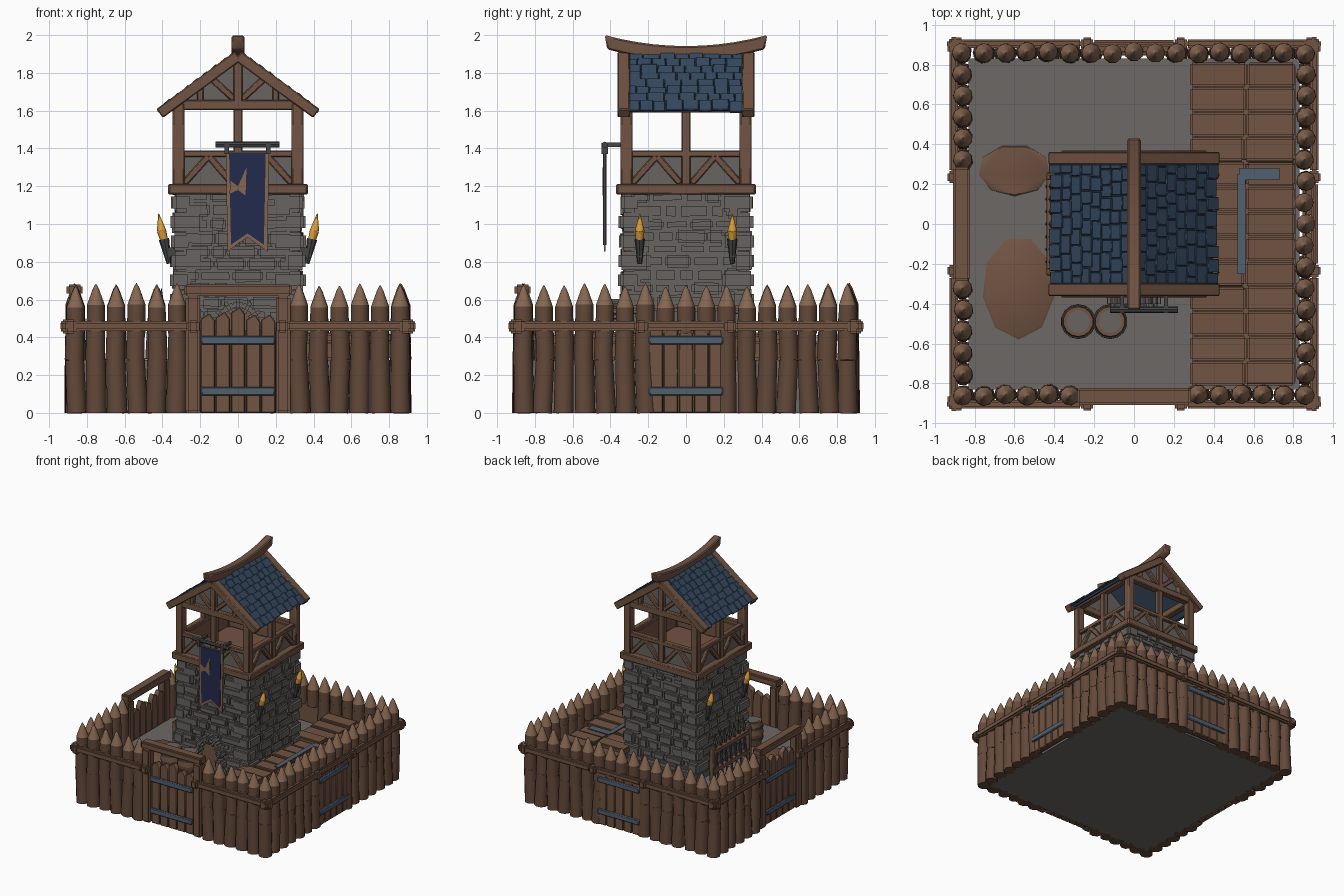
import bpy, bmesh, math, random
from mathutils import Matrix, Vector

if "Cube" in bpy.data.objects:
    bpy.data.objects.remove(bpy.data.objects["Cube"])
random.seed(4)
U = random.uniform

def mat(name, r, g, b):
    m = bpy.data.materials.new(name)
    m.diffuse_color = (r, g, b, 1)
    m.use_nodes = True
    m.node_tree.nodes["Principled BSDF"].inputs["Base Color"].default_value = m.diffuse_color
    return m

WOOD = mat("brown wood", 0.165, 0.088, 0.055)
DARK = mat("dark stake wood", 0.125, 0.066, 0.042)
TIP = mat("cut wood", 0.24, 0.135, 0.083)
STONE = mat("grey stone", 0.135, 0.125, 0.117)
GROUND = mat("ground grey", 0.15, 0.14, 0.13)
SLATE = mat("blue slate", 0.036, 0.066, 0.115)
NAVY = mat("navy cloth", 0.016, 0.024, 0.075)
STEEL = mat("blue steel", 0.085, 0.115, 0.16)
IRON = mat("dark iron", 0.06, 0.058, 0.058)
FLAME = mat("yellow flame", 0.75, 0.36, 0.04)

class Part:
    """Collects primitives into one mesh; M places them in the current frame."""
    def __init__(self, name, m):
        self.name, self.m, self.bm, self.M = name, m, bmesh.new(), Matrix()

    def box(self, c, s, rot=Matrix()):
        T = self.M @ Matrix.Translation(c) @ rot.to_4x4() @ Matrix.Diagonal((*s, 1))
        bmesh.ops.create_cube(self.bm, size=1, matrix=T)

    def beam(self, p, q, w, h):
        p, q = Vector(p), Vector(q)
        self.box((p + q) / 2, (w, h, (q - p).length), (q - p).to_track_quat('Z', 'Y').to_matrix())

    def cyl(self, p, q, r1, r2, n=8):
        p, q = Vector(p), Vector(q)
        T = self.M @ Matrix.Translation((p + q) / 2) @ (q - p).to_track_quat('Z', 'Y').to_matrix().to_4x4()
        bmesh.ops.create_cone(self.bm, cap_ends=True, segments=n, radius1=r1, radius2=r2,
                              depth=(q - p).length, matrix=T)

    def prism(self, pts, y0, y1):
        a = [self.bm.verts.new(self.M @ Vector((x, y0, z))) for x, z in pts]
        f = self.bm.faces.new(a)
        e = bmesh.ops.extrude_face_region(self.bm, geom=[f])["geom"]
        vs = [v for v in e if isinstance(v, bmesh.types.BMVert)]
        d = self.M.to_3x3() @ Vector((0, y1 - y0, 0))
        bmesh.ops.translate(self.bm, vec=d, verts=vs)

    def done(self, bevel=0, seg=1, angle=40):
        bm = self.bm
        bmesh.ops.recalc_face_normals(bm, faces=bm.faces)
        if bevel:
            es = [e for e in bm.edges if e.calc_face_angle(0) > 0.6]
            bmesh.ops.bevel(bm, geom=es, offset=bevel, segments=seg, affect='EDGES', clamp_overlap=True)
        me = bpy.data.meshes.new(self.name)
        bm.to_mesh(me)
        bm.free()
        me.materials.append(self.m)
        ob = bpy.data.objects.new(self.name, me)
        bpy.context.collection.objects.link(ob)
        bpy.ops.object.select_all(action='DESELECT')
        ob.select_set(True)
        bpy.context.view_layer.objects.active = ob
        bpy.ops.object.shade_smooth_by_angle(angle=math.radians(angle))

SIDES = [Matrix.Rotation(k * math.pi / 2, 4, 'Z') for k in range(4)]  # front, right, back, left

# Ground slab and worn dirt patches
g = Part("ground", GROUND)
g.box((0, 0, 0.14), (1.66, 1.66, 0.28))
g.done()
d = Part("dirt_patches", WOOD)
for x, y, r, sx in ((-0.58, -0.32, 0.26, 0.7), (-0.6, 0.27, 0.13, 1.4)):
    d.M = Matrix.Translation((x, y, 0.282)) @ Matrix.Diagonal((sx, 1, 1, 1))
    d.cyl((0, 0, 0), (0, 0, 0.006), r, r * 0.95, 9)
d.done()

# Palisade stakes, rails and gates on all four sides
stake, tip = Part("palisade_stakes", DARK), Part("stake_tips", TIP)
rail, door, band = Part("rails_and_gate_frames", WOOD), Part("gate_planks", WOOD), Part("gate_bands", STEEL)
for k, S in enumerate(SIDES):
    tall = k in (0, 3)
    for p in (stake, tip, rail, door, band):
        p.M = S
    for i in range(16):
        x = -0.86 + i * 0.1075
        if tall and abs(x) < 0.25:
            continue
        y, dx = -0.86 + U(-.006, .006), U(-.008, .008)
        r, mid = U(.052, .057), (x + dx, y, 0.28)
        if tall or abs(x) > 0.2:
            stake.cyl((x - dx, y, 0), mid, r, r * 0.95, 9)
            stake.cyl(mid, (x, y, 0.5), r * 0.95, 0.049, 9)
        zt = U(.555, .575)
        stake.cyl((x, y, 0.42), (x, y, zt), 0.049, 0.048, 9)
        tip.cyl((x, y, zt), (x, y, zt + 0.085), 0.048, 0.017, 9)
        tip.cyl((x, y, zt + 0.085), (x, y, zt + 0.112), 0.017, 0.002, 9)
    for s in (-1, 1):
        rail.box((s * 0.6, -0.905, 0.46), (0.68, 0.045, 0.055))
        rail.box((s * 0.885, -0.905, 0.457), (0.06, 0.065, 0.075))
        rail.box((s * 0.235, -0.905, 0.457), (0.06, 0.065, 0.065))
        if tall:
            rail.box((s * 0.24, -0.865, 0.31), (0.075, 0.075, 0.62))
    if tall:
        rail.box((0, -0.865, 0.65), (0.57, 0.085, 0.06))
    else:
        rail.box((0, -0.905, 0.462), (0.42, 0.035, 0.05))
    for i in range(5):
        h = 0.5 + U(0, .05) if tall else 0.44
        x, w = -0.16 + i * 0.08, 0.038
        if tall:  # ragged plank tops
            door.prism([(x - w, 0), (x + w, 0), (x + w, h - .02), (x + .01, h + .02), (x - w, h - .01)], -0.88, -0.84)
        else:
            door.box((x, -0.88, h / 2), (0.076, 0.04, h))
    door.box((0, -0.855, 0.22), (0.4, 0.02, 0.44))
    for z in (0.115, 0.385):
        band.box((0, -0.895 if tall else -0.905, z), (0.39, 0.02, 0.045))
stake.done(angle=60)
tip.done(angle=50)
rail.done(0.012, 2)
door.done(0.005)
band.done(0.006)

# Plank walkway along the right side, with steel straps
w = Part("walkway_planks", WOOD)
for i in range(13):
    y = -0.75 + i * 0.125
    x0 = 0.28 if abs(y) > 0.3 else 0.36
    xm = 0.56 + U(-.01, .01)
    for a, b in ((x0, xm), (xm, 0.81)):
        w.box(((a + b) / 2, y, 0.39 + U(-.012, .012)), (b - a - 0.004, 0.12, 0.05),
              Matrix.Rotation(U(-.03, .03), 3, 'X'))
w.box((0.56, 0, 0.33), (0.5, 1.6, 0.1))
w.done(0.01, 2)
s = Part("walkway_straps", STEEL)
s.box((0.54, 0, 0.43), (0.04, 0.5, 0.008))
s.box((0.63, 0.25, 0.43), (0.2, 0.06, 0.008))
s.done()

# Stone tower: core, random courses, corner quoins, door arch
core = Part("tower_core", STONE)
core.box((0, 0, 0.7), (0.64, 0.64, 0.94))
core.done()
st, q = Part("tower_stones", STONE), Part("corner_quoins", STONE)
for S in SIDES:
    st.M = q.M = S
    z = 0.24
    while z < 1.14:
        h = min(U(.055, .085), 1.17 - z)
        x = -0.29
        while x < 0.29:
            l = U(.08, .18)
            e = 0.29 if 0.29 - x - l < 0.06 else x + l
            t = U(.05, .07)
            st.box(((x + e) / 2, -0.31 - t / 2 + 0.03, z + h / 2), (e - x - .004, t, h - .003),
                   Matrix.Rotation(U(-.03, .03), 3, 'Y'))
            x = e
        z += h
    for i in range(9):
        long = 0.17 if i % 2 else 0.11
        other = 0.28 - long
        o = 0.362 + U(-.01, .008) - i * 0.0015
        q.box((-o + long / 2, -o + other / 2, 0.29 + i * 0.103), (long, other, 0.099))
for i in range(7):  # arch stones over the front door
    a = math.pi * i / 6
    q.M = Matrix()
    q.box((0.1 * math.cos(a), -0.375, 0.47 + 0.1 * math.sin(a)), (0.065, 0.09, 0.055), Matrix.Rotation(-a, 3, 'Y'))
for x in (-.1, .1):
    for z in (0.31, 0.39):
        q.box((x, -0.375, z), (0.07, 0.09, 0.078))
st.done(0.013, 2, 60)
q.done(0.018, 2, 60)
dr = Part("tower_door", WOOD)
dr.box((0, -0.35, 0.4), (0.16, 0.04, 0.28))
dr.done()

# Timber lookout: ring beam, parapet, posts, plates
t, pan = Part("lookout_timbers", WOOD), Part("lookout_panels", STONE)
t.box((0, 0, 1.18), (0.66, 0.66, 0.03))
for S in SIDES:
    t.M = pan.M = S
    t.box((0, -0.34, 1.185), (0.73, 0.06, 0.055))
    t.box((0, -0.315, 1.372), (0.6, 0.045, 0.035))
    t.box((0.315, -0.315, 1.41), (0.062, 0.062, 0.46))
    t.box((0, -0.315, 1.42), (0.05, 0.045, 0.45))
    t.box((0, -0.315, 1.63), (0.68, 0.055, 0.055))
    t.box((0, -0.297, 1.28), (0.58, 0.012, 0.16))
    pan.box((0, -0.309, 1.285), (0.6, 0.012, 0.16))
    for m in (-1, 1):
        t.beam((m * .03, -.322, 1.215), (m * .155, -.322, 1.36), 0.03, 0.035)
        t.beam((m * .155, -.322, 1.36), (m * .285, -.322, 1.215), 0.03, 0.035)
# Gables with king post, braces and bargeboards
for S in (SIDES[0], SIDES[2]):
    t.M = pan.M = S
    pan.prism([(-0.33, 1.64), (0.33, 1.64), (0, 1.89)], -0.31, -0.295)
    t.box((0, -0.32, 1.75), (0.05, 0.045, 0.26))
    for m in (-1, 1):
        t.beam((m * .02, -.32, 1.66), (m * .16, -.32, 1.79), 0.035, 0.035)
        t.beam((m * .2, -.32, 1.64), (m * .2, -.32, 1.74), 0.035, 0.035)
        t.beam((0, -.33, 1.89), (m * .415, -.33, 1.585), 0.065, 0.058)
t.done(0.006)
pan.done()

# Slate roof: under-board and overlapping shingles on each slope
r = Part("roof_shingles", SLATE)
ang = math.atan2(0.31, 0.42)
for m in (1, -1):
    F = Matrix.Diagonal((m, 1, 1, 1)) @ Matrix.Translation((0, 0, 1.905)) @ Matrix.Rotation(ang, 4, 'Y')
    r.M = F
    r.box((0.25, 0, -0.015), (0.5, 0.6, 0.02))
    for i in range(8):
        y = -0.3 - (i % 2) * 0.03
        while y < 0.29:
            l = U(.06, .095)
            a, b = max(y, -0.3), min(y + l, 0.3)
            r.box((0.045 + i * 0.062 + U(-.008, .008), (a + b) / 2, 0.004 + U(0, .006)), (0.08, b - a - .003, 0.014),
                  Matrix.Rotation(0.13 + U(-.04, .04), 3, 'Y'))
            y += l
r.done(0.003)

# Sagging ridge beam
rb = Part("ridge_beam", WOOD)
sag = [-0.43 + i * 0.086 for i in range(11)]
top = [(y, 1.942 + 0.058 * (y / 0.43) ** 2) for y in sag]
rb.M = Matrix.Rotation(math.pi / 2, 4, 'Z')
rb.prism(top + [(y * 0.97, z - 0.075) for y, z in reversed(top)], -0.034, 0.034)
rb.done(0.008)

# Banner on its bar
b = Part("banner_border", TIP)
b.prism([(-.065, 1.38), (.165, 1.38), (.155, .855), (.05, .93), (-.055, .855)], -0.435, -0.425)
b.prism([(-.045, 1.16), (-.04, 1.23), (.0, 1.2), (.045, 1.3), (.04, 1.15), (.0, 1.18)], -0.443, -0.435)
b.done()
n = Part("banner_cloth", NAVY)
n.prism([(-.047, 1.375), (.147, 1.375), (.137, .89), (.05, .95), (-.037, .89)], -0.439, -0.421)
n.done()
bar = Part("banner_bar", IRON)
bar.cyl((-.12, -.43, 1.42), (.22, -.43, 1.42), 0.016, 0.016)
for x in (-.06, .16):
    bar.box((x, -0.385, 1.42), (0.02, 0.11, 0.025))
    bar.box((x, -0.43, 1.4), (0.025, 0.035, 0.06))
bar.done()

# Four wall torches
ir, fl = Part("torch_sconces", IRON), Part("torch_flames", FLAME)
for sx in (-1, 1):
    for y in (-.245, .245):
        ir.cyl((sx * .365, y, .79), (sx * .392, y, .92), 0.012, 0.028)
        ir.box((sx * .36, y, .85), (0.06, 0.03, 0.05))
        fl.cyl((sx * .39, y, .91), (sx * .405, y, .965), 0.02, 0.025)
        fl.cyl((sx * .405, y, .965), (sx * .42, y, 1.055), 0.025, 0.002)
ir.done()
fl.done(angle=60)

# Spear rack on the left wall
rk, sp = Part("rack_frame", WOOD), Part("rack_spears", IRON)
for z in (0.36, 0.52):
    rk.box((-0.42, 0, z), (0.04, 0.5, 0.035))
for y in (-.24, .24):
    rk.box((-0.42, y, 0.42), (0.04, 0.035, 0.28))
for i in range(7):
    y = -0.19 + i * 0.063
    sp.cyl((-.435, y, .28), (-.41, y, .58), 0.01, 0.01, 6)
    sp.cyl((-.41, y, .57), (-.405, y, .66), 0.02, 0.001, 6)
rk.done(0.004)
sp.done()

# Two barrels by the front wall
ba, ho, wa = Part("barrels", WOOD), Part("barrel_hoops", IRON), Part("barrel_lids", STONE)
for x in (-.28, -.12):
    ba.cyl((x, -.49, .28), (x, -.49, .38), 0.07, 0.088, 14)
    ba.cyl((x, -.49, .38), (x, -.49, .48), 0.088, 0.075, 14)
    wa.cyl((x, -.49, .478), (x, -.49, .484), 0.058, 0.058, 14)
    for z in (.33, .42):
        ho.cyl((x, -.49, z), (x, -.49, z + .02), 0.087, 0.087, 14)
for p in (ba, ho, wa):
    p.done()
